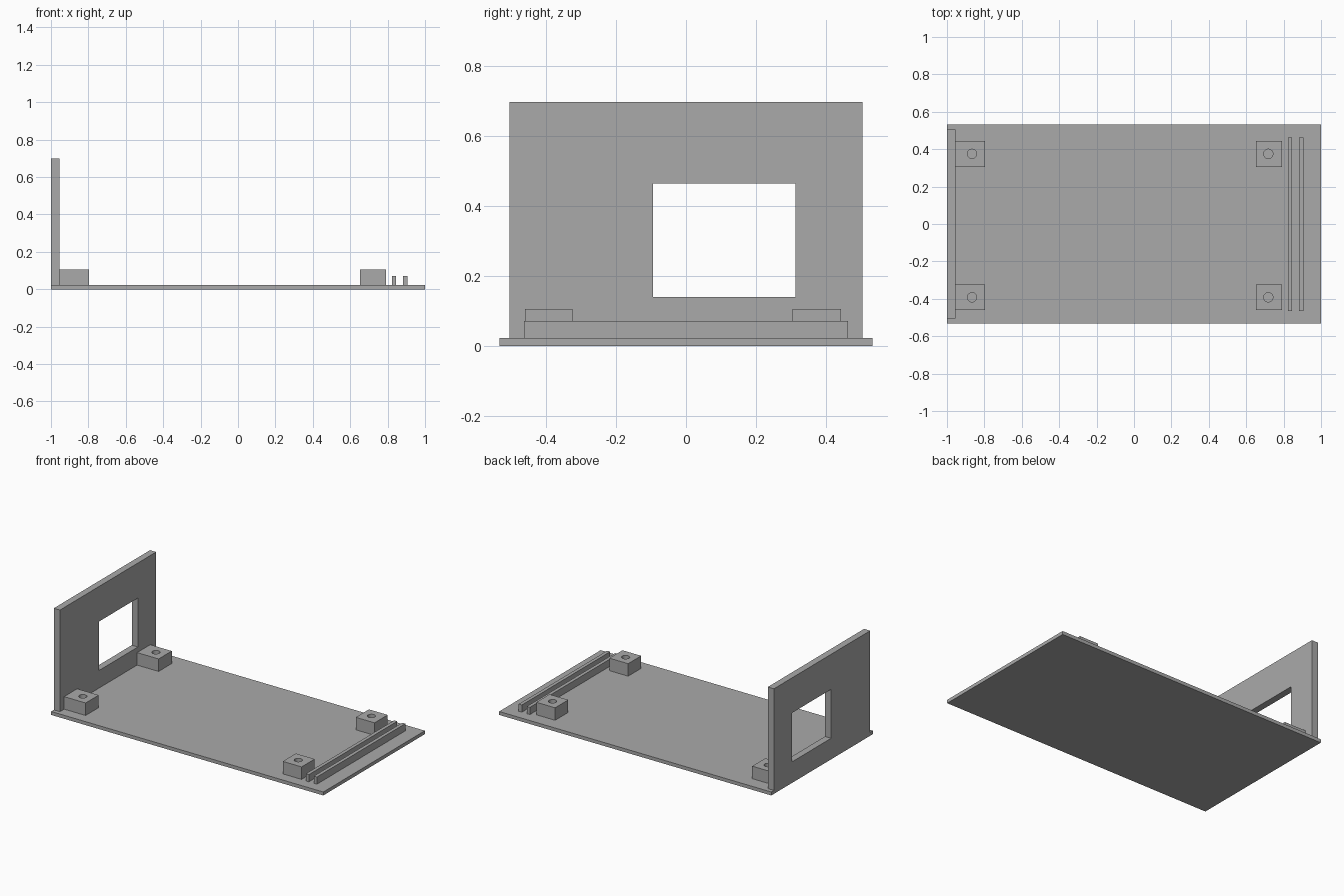
import bpy
import math

old = bpy.data.objects.get("Cube")
if old:
    bpy.data.objects.remove(old, do_unlink=True)

grey = bpy.data.materials.new("plain grey")
grey.use_nodes = True
colour = (0.4, 0.4, 0.4, 1)
grey.diffuse_color = colour
grey.node_tree.nodes["Principled BSDF"].inputs["Base Color"].default_value = colour


def box(name, x, y, z):
    """Box spanning the given (low, high) ranges."""
    spans = (x, y, z)
    bpy.ops.mesh.primitive_cube_add(size=1, location=[(a + b) / 2 for a, b in spans])
    ob = bpy.context.object
    ob.name = name
    ob.scale = [b - a for a, b in spans]
    bpy.ops.object.transform_apply(location=False, rotation=False, scale=True)
    ob.data.materials.append(grey)
    return ob


def cut(target, cutter):
    """Subtract the cutter, then remove it."""
    mod = target.modifiers.new("cut", "BOOLEAN")
    mod.operation = "DIFFERENCE"
    mod.solver = "EXACT"
    mod.object = cutter
    cutter.hide_render = True
    bpy.context.view_layer.objects.active = target
    bpy.ops.object.modifier_apply(modifier=mod.name)
    bpy.data.objects.remove(cutter, do_unlink=True)


FLOOR = 0.023

# Base plate
box("base_plate", (-1, 1), (-0.533, 0.533), (0, FLOOR))

# End wall with its rectangular window
wall = box("end_wall", (-1, -0.955), (-0.505, 0.505), (FLOOR, 0.698))
cut(wall, box("window_cutter", (-1.1, -0.9), (-0.095, 0.313), (0.14, 0.465)))

# Mounting blocks with round screw holes
for side, x, hole_x in (("wall", (-0.955, -0.797), -0.866), ("rail", (0.652, 0.79), 0.718)):
    for end, y, hole_y in (("front", (-0.461, -0.324), -0.392), ("back", (0.305, 0.443), 0.375)):
        block = box(f"{end}_{side}_block", x, y, (FLOOR, 0.106))
        bpy.ops.mesh.primitive_cylinder_add(vertices=32, radius=0.025, depth=0.4,
                                            location=(hole_x, hole_y, 0.1))
        cutter = bpy.context.object
        cutter.data.materials.append(grey)
        cut(block, cutter)
        bpy.ops.object.select_all(action="DESELECT")
        block.select_set(True)
        bpy.ops.object.shade_smooth_by_angle(angle=math.radians(30))

# Pair of slot rails
for name, x in (("inner_rail", 0.823), ("outer_rail", 0.882)):
    box(name, (x, x + 0.023), (-0.464, 0.463), (FLOOR, 0.071))
